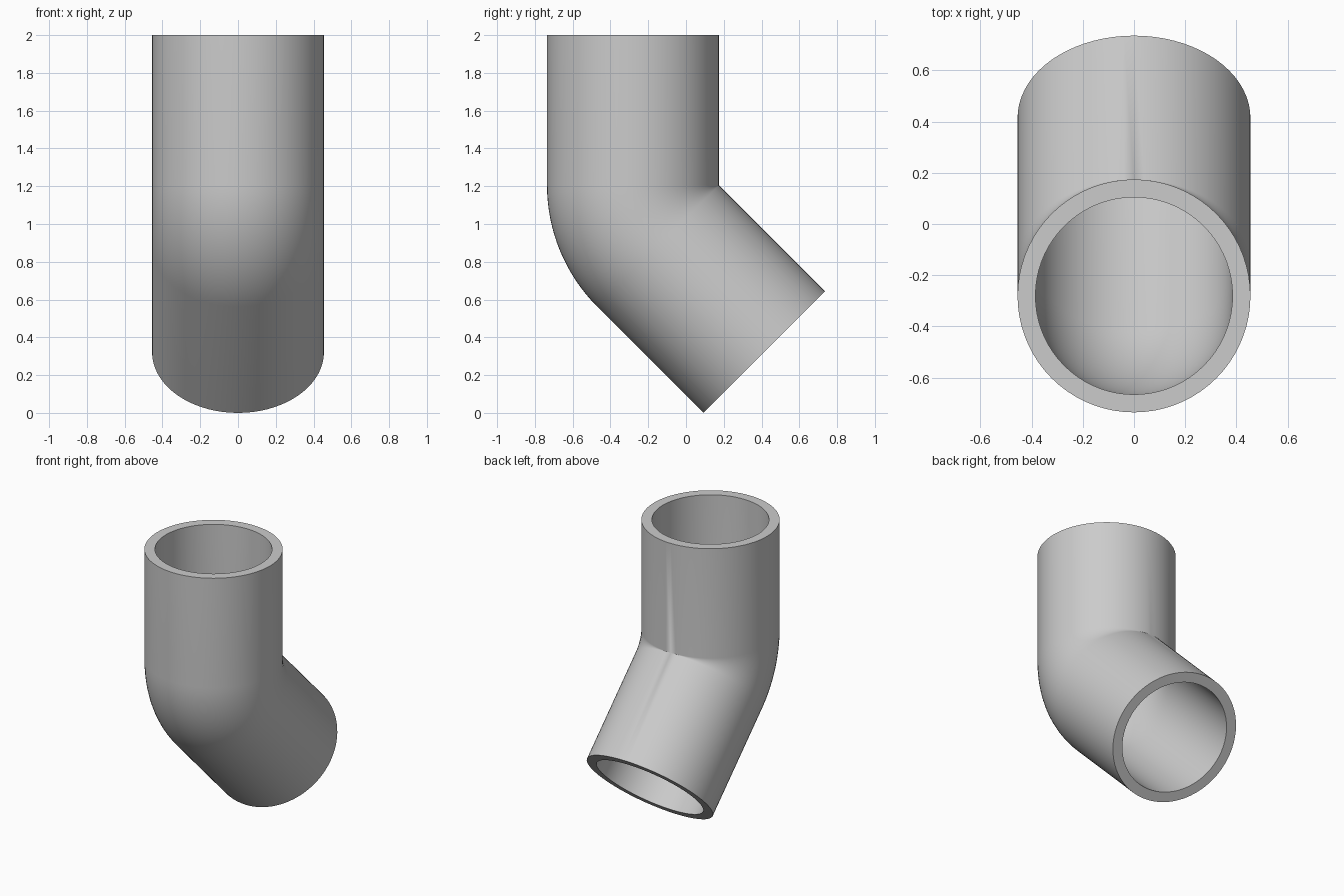
import bpy, bmesh
from math import pi, sin, cos, radians, sqrt
from mathutils import Vector

cube = bpy.data.objects.get("Cube")
if cube:
    bpy.data.objects.remove(cube, do_unlink=True)

OUTER, INNER = 0.455, 0.385
BEND = radians(45)
SIDES, BEND_STEPS = 72, 16

# Arm length and bend pivot follow from a total height of 2 and centring on y
ARM = (2 - OUTER * sqrt(2)) / (1 + sqrt(0.5))
PIVOT = Vector((0, OUTER - ARM * sqrt(0.5) / 2, 2 - ARM))


def station(angle, along):
    """Centre and in-plane radial direction of a section of the pipe."""
    radial = Vector((0, -cos(angle), -sin(angle)))
    tangent = Vector((0, sin(angle), -cos(angle)))
    return PIVOT + radial * OUTER + tangent * along, radial


# Path: straight upper arm, tight bend, straight lower arm
stations = [station(0, -ARM)]
stations += [station(BEND * i / BEND_STEPS, 0) for i in range(BEND_STEPS + 1)]
stations.append(station(BEND, ARM))


def ring(bm, centre, radial, radius):
    side = Vector((1, 0, 0))
    return [bm.verts.new(centre + radius * (radial * cos(a) + side * sin(a)))
            for a in (2 * pi * i / SIDES for i in range(SIDES))]


def bridge(bm, first, second):
    for i in range(SIDES):
        j = (i + 1) % SIDES
        bm.faces.new((first[i], first[j], second[j], second[i]))


# Outer wall down, bore back up, closed into one loop by the two rims
bm = bmesh.new()
rings = [ring(bm, c, r, OUTER) for c, r in stations]
rings += [ring(bm, c, r, INNER) for c, r in reversed(stations)]
for k, current in enumerate(rings):
    bridge(bm, current, rings[(k + 1) % len(rings)])
bmesh.ops.remove_doubles(bm, verts=bm.verts[:], dist=0.00001)
bmesh.ops.recalc_face_normals(bm, faces=bm.faces[:])

mesh = bpy.data.meshes.new("pipe_elbow")
bm.to_mesh(mesh)
bm.free()
elbow = bpy.data.objects.new("pipe_elbow", mesh)
bpy.context.collection.objects.link(elbow)

# Plain grey material
grey = bpy.data.materials.new("light_grey")
grey.use_nodes = True
colour = (0.6, 0.6, 0.6, 1)
grey.diffuse_color = colour
grey.node_tree.nodes["Principled BSDF"].inputs["Base Color"].default_value = colour
mesh.materials.append(grey)

# Smooth walls with crisp rims
bpy.ops.object.select_all(action='DESELECT')
elbow.select_set(True)
bpy.context.view_layer.objects.active = elbow
bpy.ops.object.shade_smooth_by_angle(angle=radians(30))
